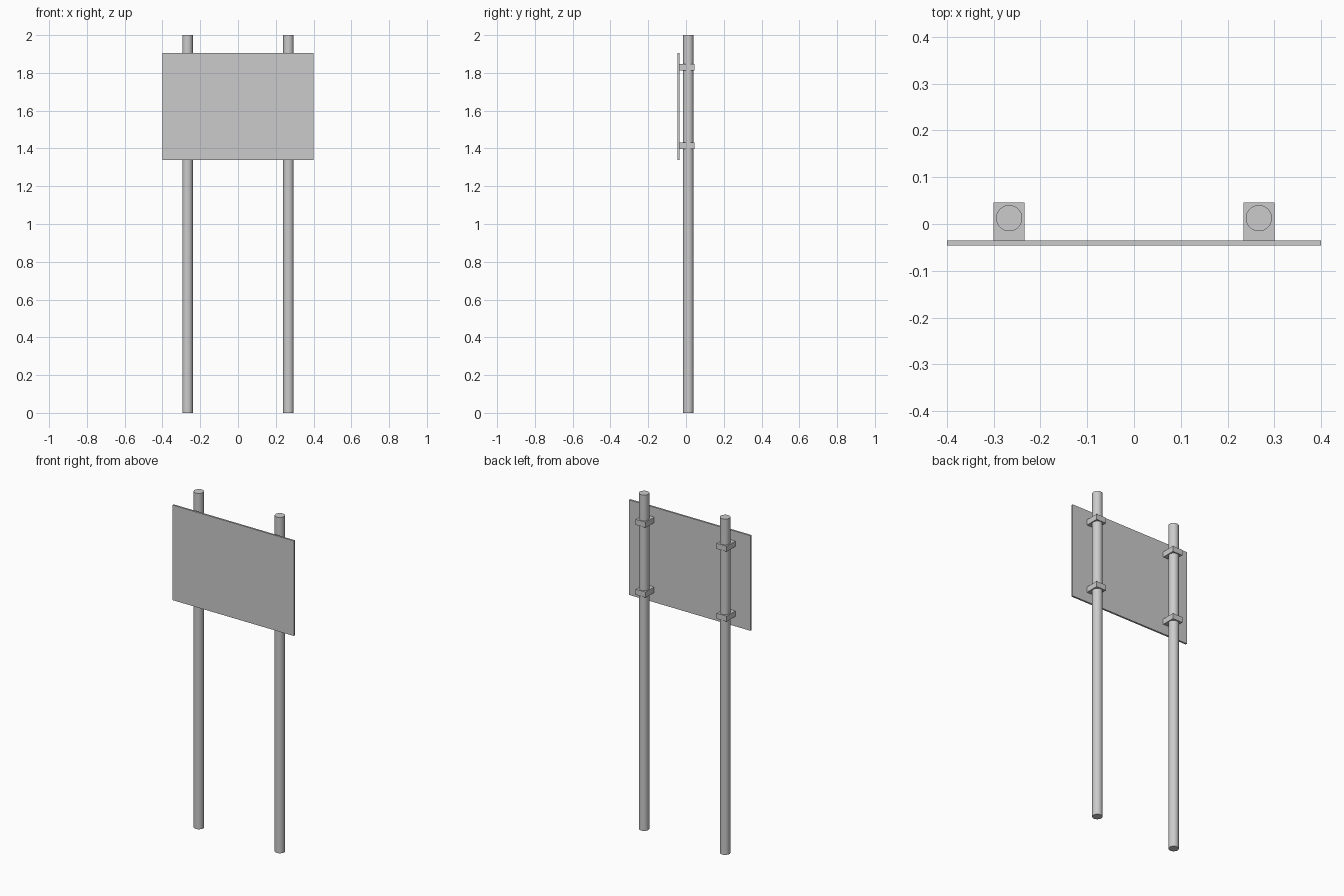
import bpy

if "Cube" in bpy.data.objects:
    bpy.data.objects.remove(bpy.data.objects["Cube"])

POST_X, POST_Y = 0.267, 0.0125


def box(name, x, y, z):
    """Box from (min, max) ranges on each axis."""
    bpy.ops.mesh.primitive_cube_add(size=1, location=[sum(r) / 2 for r in (x, y, z)])
    ob = bpy.context.object
    ob.name = name
    ob.scale = [r[1] - r[0] for r in (x, y, z)]
    bpy.ops.object.transform_apply(location=False, rotation=False, scale=True)
    return ob


# Sign panel
box("sign_panel", (-0.4, 0.4), (-0.046, -0.035), (1.339, 1.905))

for side, sx in (("left", -1), ("right", 1)):
    x = sx * POST_X
    # Round post
    bpy.ops.mesh.primitive_cylinder_add(vertices=32, radius=0.028, depth=2,
                                        location=(x, POST_Y, 1))
    bpy.context.object.name = side + "_post"
    bpy.ops.object.shade_smooth_by_angle()
    # Clamps joining the post to the panel
    for level, z in (("lower", 1.414), ("upper", 1.83)):
        box(f"{side}_{level}_clamp", (x - 0.033, x + 0.033),
            (-0.035, 0.046), (z - 0.0165, z + 0.0165))
